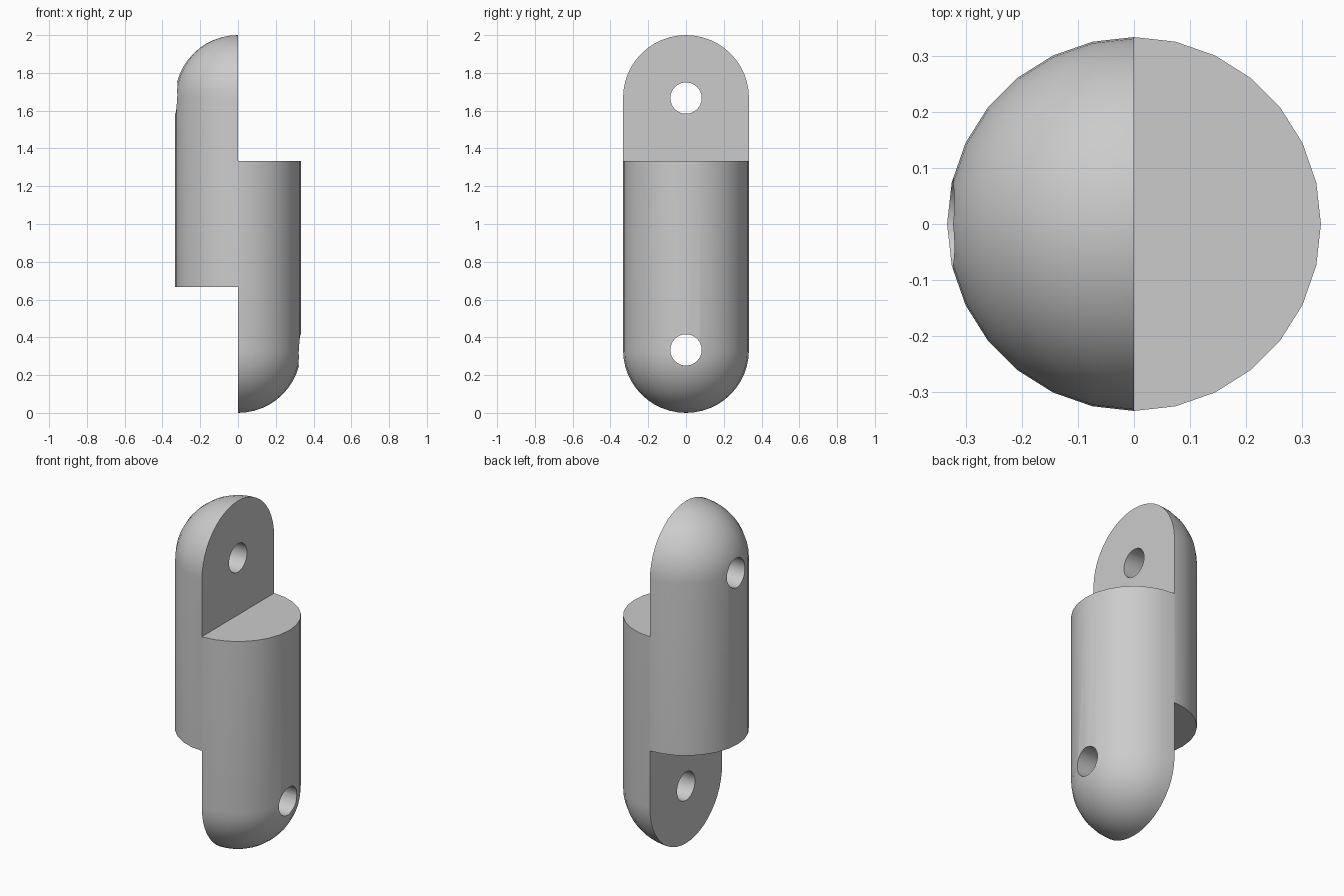
import bpy, bmesh, math
from mathutils import Matrix, Vector

if "Cube" in bpy.data.objects:
    bpy.data.objects.remove(bpy.data.objects["Cube"])

R = 1 / 3        # body radius
H = 2.0          # total height
HOLE = 0.083     # pin hole radius
SEG, RINGS = 28, 12


def make_object(name, bm):
    bmesh.ops.recalc_face_normals(bm, faces=bm.faces)
    mesh = bpy.data.meshes.new(name)
    bm.to_mesh(mesh)
    bm.free()
    obj = bpy.data.objects.new(name, mesh)
    bpy.context.collection.objects.link(obj)
    return obj


def capsule(name):
    # Half-round profile at both ends, revolved about z
    bm = bmesh.new()
    arc = [i * math.pi / 2 / RINGS for i in range(RINGS + 1)]
    profile = [(R * math.sin(a), R - R * math.cos(a)) for a in arc]
    profile += [(r, H - z) for r, z in reversed(profile)]
    verts = [bm.verts.new((r, 0, z)) for r, z in profile]
    edges = [bm.edges.new(pair) for pair in zip(verts, verts[1:])]
    bmesh.ops.spin(bm, geom=verts + edges, cent=(0, 0, 0), axis=(0, 0, 1),
                   angle=2 * math.pi, steps=SEG, use_duplicate=False)
    bmesh.ops.remove_doubles(bm, verts=bm.verts, dist=1e-4)
    return make_object(name, bm)


def box_cutter(name, lo, hi):
    lo, hi = Vector(lo), Vector(hi)
    bm = bmesh.new()
    bmesh.ops.create_cube(bm, size=1, matrix=Matrix.Translation((lo + hi) / 2)
                          @ Matrix.Diagonal((*(hi - lo), 1)))
    return make_object(name, bm)


def hole_cutter(name, z):
    bm = bmesh.new()
    bmesh.ops.create_cone(bm, cap_ends=True, segments=32, radius1=HOLE, radius2=HOLE, depth=1.5,
                          matrix=Matrix.Translation((0, 0, z)) @ Matrix.Rotation(math.pi / 2, 4, 'Y'))
    return make_object(name, bm)


# Body with a half lap at each end and a pin hole through each tongue
body = capsule("link_body")
cutters = [
    box_cutter("upper_lap_cutter", (0, -1, H * 2 / 3), (1, 1, 3)),
    box_cutter("lower_lap_cutter", (-1, -1, -1), (0, 1, H / 3)),
    hole_cutter("upper_hole_cutter", H - R),
    hole_cutter("lower_hole_cutter", R),
]

bpy.context.view_layer.objects.active = body
body.select_set(True)
for cutter in cutters:
    cutter.hide_render = True
    mod = body.modifiers.new(cutter.name, 'BOOLEAN')
    mod.operation = 'DIFFERENCE'
    mod.solver = 'EXACT'
    mod.object = cutter
    bpy.ops.object.modifier_apply(modifier=mod.name)
    bpy.data.objects.remove(cutter)

bpy.ops.object.shade_smooth_by_angle(angle=math.radians(30))
